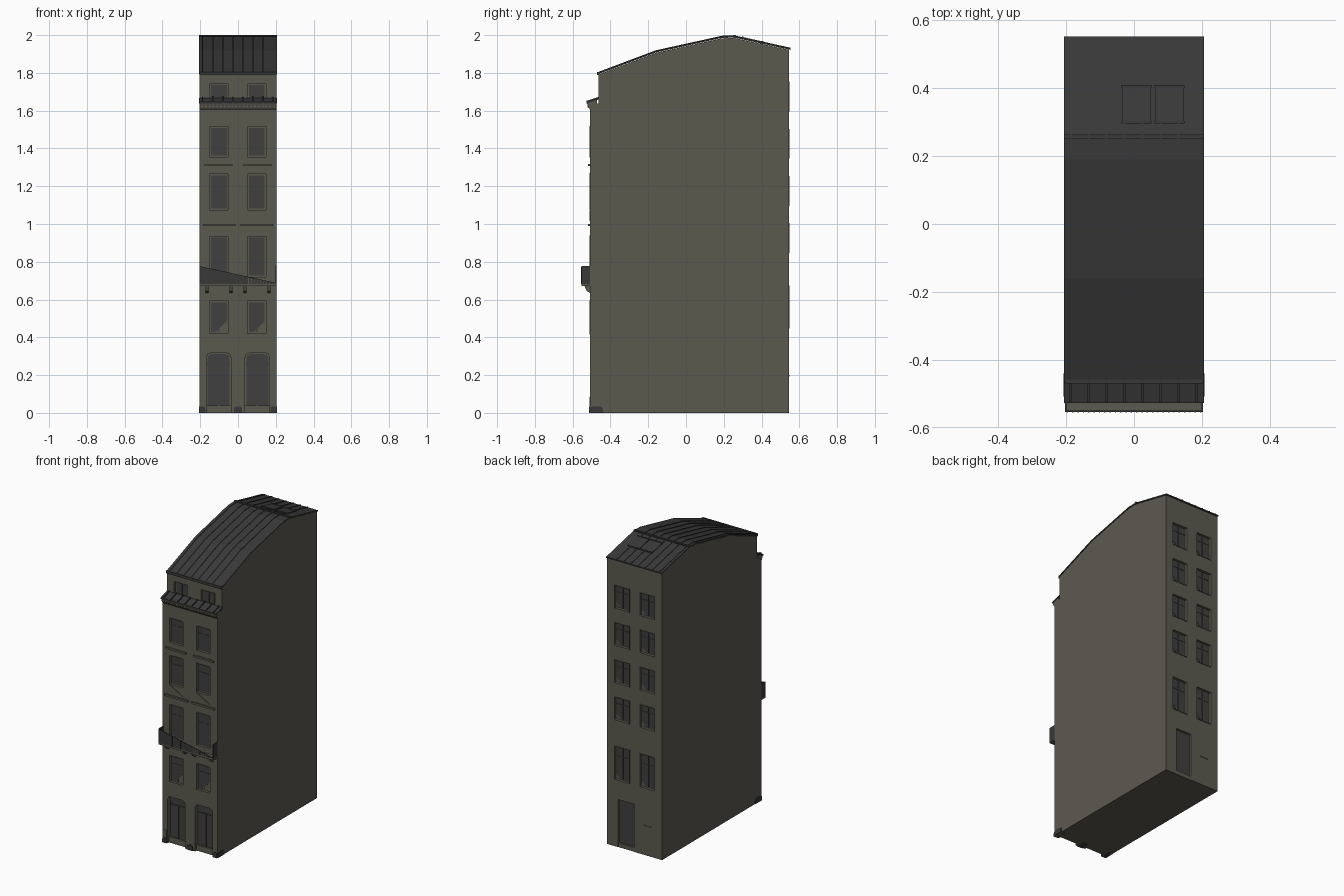
import bpy, bmesh
from mathutils import Vector

if "Cube" in bpy.data.objects:
    bpy.data.objects.remove(bpy.data.objects["Cube"])


def material(name, r, g, b):
    m = bpy.data.materials.new(name)
    m.use_nodes = True
    m.diffuse_color = (r, g, b, 1)
    bsdf = m.node_tree.nodes["Principled BSDF"]
    bsdf.inputs["Base Color"].default_value = (r, g, b, 1)
    bsdf.inputs["Roughness"].default_value = 0.9
    return m


WALL = material("stone wall", 0.105, 0.1, 0.078)
ROOF = material("dark metal roof", 0.042, 0.042, 0.042)
GLASS = material("window grey", 0.05, 0.05, 0.052)
IRON = material("dark iron", 0.04, 0.04, 0.04)

HALF = 0.204
FRONT, BACK = -0.508, 0.545


def extrude(name, points, offset, mat):
    """Closed solid from a planar outline swept along an offset."""
    bm = bmesh.new()
    face = bm.faces.new([bm.verts.new(p) for p in points])
    out = bmesh.ops.extrude_face_region(bm, geom=[face])
    moved = [v for v in out["geom"] if isinstance(v, bmesh.types.BMVert)]
    bmesh.ops.translate(bm, verts=moved, vec=Vector(offset))
    bmesh.ops.recalc_face_normals(bm, faces=bm.faces)
    mesh = bpy.data.meshes.new(name)
    bm.to_mesh(mesh)
    bm.free()
    mesh.materials.append(mat)
    ob = bpy.data.objects.new(name, mesh)
    bpy.context.collection.objects.link(ob)
    return ob


def side_prism(name, yz, x0, x1, mat):
    return extrude(name, [(x0, y, z) for y, z in yz], (x1 - x0, 0, 0), mat)


def front_prism(name, xz, y0, y1, mat):
    return extrude(name, [(x, y0, z) for x, z in xz], (0, y1 - y0, 0), mat)


def rect(a0, a1, b0, b1):
    return [(a0, b0), (a1, b0), (a1, b1), (a0, b1)]


def box(name, x0, x1, y0, y1, z0, z1, mat):
    return front_prism(name, rect(x0, x1, z0, z1), y0, y1, mat)


def arched(x0, x1, z0, z1, c):
    return [(x0, z0), (x1, z0), (x1, z1 - c), (x1 - c * 0.3, z1 - c * 0.3), (x1 - c, z1),
            (x0 + c, z1), (x0 + c * 0.3, z1 - c * 0.3), (x0, z1 - c)]


# House body from its side profile
ridge = [(-0.468, 1.792), (-0.16, 1.908), (0.19, 1.985), (0.255, 1.987), (0.552, 1.922)]
body = side_prism("house_body", [(FRONT, 0), (BACK, 0), (BACK, 1.922), (0.255, 1.985),
                  (0.19, 1.983), (-0.16, 1.906), (-0.462, 1.792), (-0.462, 1.64),
                  (FRONT, 1.625)], -HALF, HALF, WALL)


def cut(outline, wall_y, inward, depth):
    tool = front_prism("opening_cutter", outline, wall_y - inward * 0.02,
                       wall_y + inward * depth, WALL)
    tool.hide_render = True
    tool.hide_viewport = True
    mod = body.modifiers.new("opening", "BOOLEAN")
    mod.operation = "DIFFERENCE"
    mod.object = tool


def window(name, x0, x1, z0, z1, wall_y, inward, clip=0.0, transom=True):
    """Recessed opening with a pane, a frame and glazing bars."""
    cut(rect(x0, x1, z0, z1), wall_y, inward, 0.016)
    pane_y = wall_y + inward * 0.015
    bar_y = wall_y + inward * 0.010
    e = 0.007
    pane = [(x0 + e, z0 + e), (x1 - e - clip, z0 + e), (x1 - e, z0 + e + clip),
            (x1 - e, z1 - e), (x0 + e, z1 - e)]
    if not clip:
        pane.pop(1)
    front_prism(name + "_pane", pane, pane_y, pane_y - inward * 0.003, GLASS)
    mid = (x0 + x1) / 2
    box(name + "_mullion", mid - 0.003, mid + 0.003, bar_y, pane_y, z0 + e, z1 - e, GLASS)
    if transom:
        h = z0 + (z1 - z0) * 0.7
        box(name + "_transom", x0 + e, x1 - e, bar_y, pane_y, h - 0.002, h + 0.002, GLASS)
    # Raised surround
    o, t = wall_y - inward * 0.002, wall_y + inward * 0.002
    for a, b, c, d in ((x0 - 0.004, x0, z0, z1), (x1, x1 + 0.004, z0, z1),
                       (x0 - 0.004, x1 + 0.004, z1, z1 + 0.004),
                       (x0 - 0.004, x1 + 0.004, z0 - 0.004, z0)):
        box(name + "_surround", a, b, o, t, c, d, WALL)


# Front and rear windows, two columns each
for side, x0, x1 in (("right", -0.15, -0.052), ("left", 0.05, 0.148)):
    window("attic_window_" + side, x0, x1, 1.655, 1.742, -0.462, 1, transom=False)
    for i, (z0, z1, clip) in enumerate(((0.42, 0.592, 0.06), (0.72, 0.935, 0),
                                        (1.075, 1.265, 0), (1.355, 1.515, 0))):
        window(f"front_window_{i}_{side}", x0, x1, z0, z1, FRONT, 1, clip)
    # Low triangular guard under the tall windows
    front_prism("window_guard_" + side, [(x0, 1.015), (x1, 1.015), (x0, 1.07)],
                FRONT - 0.004, FRONT + 0.002, WALL)
for side, x0, x1 in (("left", 0.04, 0.149), ("right", -0.149, -0.04)):
    for i, (z0, z1) in enumerate(((0.45, 0.67), (0.85, 1.0), (1.1, 1.25),
                                  (1.35, 1.5), (1.6, 1.75))):
        window(f"rear_window_{i}_{side}", x0, x1, z0, z1, BACK, -1, 0.03)

# Recessed entrance doors, front pair and single rear door
for side, x0, x1 in (("right", -0.167, -0.038), ("left", 0.038, 0.167)):
    cut(arched(x0, x1, -0.01, 0.317, 0.022), FRONT, 1, 0.03)
    front_prism("front_door_" + side, arched(x0 + 0.006, x1 - 0.006, 0.04, 0.311, 0.02),
                FRONT + 0.024, FRONT + 0.032, GLASS)
    mid = (x0 + x1) / 2
    box("door_step_" + side, x0, x1, FRONT + 0.015, FRONT + 0.031, 0, 0.04, WALL)
    box("door_stile_" + side, mid - 0.004, mid + 0.004, FRONT + 0.018, FRONT + 0.025,
        0.04, 0.26, GLASS)
    box("door_rail_" + side, x0 + 0.006, x1 - 0.006, FRONT + 0.018, FRONT + 0.025,
        0.255, 0.262, GLASS)
cut(rect(0.005, 0.122, 0.0, 0.32), BACK, -1, 0.016)
box("rear_door", 0.01, 0.117, BACK - 0.018, BACK - 0.011, 0.03, 0.314, GLASS)
box("rear_step", 0.005, 0.122, BACK - 0.017, BACK - 0.002, 0, 0.028, WALL)
box("rear_vent_ledge", -0.13, -0.07, BACK - 0.002, BACK + 0.003, 0.193, 0.2, WALL)

# Guard stones at the foot of the facade
for x0, x1 in ((-HALF, -0.172), (-0.022, 0.022), (0.172, HALF)):
    front_prism("guard_stone", arched(x0, x1, 0, 0.035, 0.014), FRONT - 0.006,
                FRONT + 0.068, IRON)
    if x0 != -0.022:
        x = HALF if x0 > 0 else -HALF
        side_prism("guard_stone_side", arched(FRONT, FRONT + 0.068, 0, 0.035, 0.015),
                   x - 0.003, x + 0.003, IRON)
box("meter_plate", -0.2, -0.172, FRONT - 0.003, FRONT + 0.002, 0.036, 0.085, WALL)

# Ledges between storeys
for z, a, b in ((0.995, 0.185, 0.012), (1.312, 0.178, 0.028)):
    for s in (-1, 1):
        x0, x1 = sorted((s * a, s * b))
        box("ledge", x0, x1, FRONT - 0.01, FRONT + 0.002, z - 0.006, z + 0.006, WALL)

# Balcony: floor, end panels, sloping front panel, railing and brackets
OUT = -0.554
box("balcony_floor", -HALF, HALF, OUT, FRONT + 0.002, 0.672, 0.682, WALL)
for x in (-HALF, HALF - 0.005):
    box("balcony_end", x, x + 0.005, OUT, FRONT, 0.675, 0.777, IRON)
front_prism("balcony_front", [(-HALF, 0.68), (HALF, 0.68), (HALF, 0.688), (-HALF, 0.777)],
            OUT, OUT + 0.004, IRON)
for i in range(26):
    x = -0.196 + i * 0.0157
    top = 0.775 - (x + HALF) * 0.22
    box("baluster", x - 0.002, x + 0.002, OUT - 0.001, OUT + 0.001, 0.682, top, WALL
        if x > 0.04 else IRON)
for x in (-0.165, -0.036, 0.036, 0.165):
    side_prism("balcony_bracket", [(FRONT, 0.635), (FRONT - 0.018, 0.645),
               (FRONT - 0.03, 0.673), (FRONT, 0.673)], x - 0.008, x + 0.008, WALL)


# Roof sheet and standing seams follow the same line
def band(low, high):
    return [(y, z + low) for y, z in ridge] + [(y, z + high) for y, z in reversed(ridge)]


side_prism("roof_sheet", band(0, 0.008), -HALF - 0.002, HALF + 0.002, ROOF)
for i in range(7):
    x = -0.187 + i * 0.053
    side_prism("roof_seam", band(0.006, 0.0115), x - 0.003, x + 0.003, ROOF)
side_prism("ridge_cap", rect(0.25, 0.264, 1.985, 2.0), -HALF - 0.002, HALF + 0.002, ROOF)
side_prism("front_eave", rect(-0.47, -0.458, 1.788, 1.806), -HALF, HALF, ROOF)

# Skylights on the rear slope
for x0 in (-0.035, 0.062):
    slope = [(y, 1.987 - (y - 0.255) * 0.219) for y in (0.3, 0.405)]
    (ya, za), (yb, zb) = slope
    side_prism("skylight", [(ya, za), (yb, zb), (yb, zb + 0.0125), (ya, za + 0.0125)],
               x0, x0 + 0.085, ROOF)
    for y, z in slope:
        side_prism("skylight_trim", rect(y - 0.004, y + 0.004, z, z + 0.015),
                   x0 - 0.002, x0 + 0.087, ROOF)

# Sloping tiled cornice under the attic, with ribs and dentils
side_prism("cornice_roof", [(-0.527, 1.637), (-0.46, 1.66), (-0.46, 1.667), (-0.527, 1.646)],
           -HALF - 0.002, HALF + 0.002, ROOF)
side_prism("cornice_soffit", [(FRONT, 1.605), (-0.515, 1.615), (-0.524, 1.638), (-0.47, 1.656),
           (-0.47, 1.62), (FRONT + 0.01, 1.605)], -HALF, HALF, WALL)
for i in range(8):
    x = -0.187 + i * 0.053
    side_prism("cornice_rib", [(-0.527, 1.642), (-0.46, 1.664), (-0.46, 1.674),
               (-0.527, 1.652)], x - 0.003, x + 0.003, ROOF)
for i in range(20):
    x = -0.19 + i * 0.02
    box("dentil", x - 0.004, x + 0.004, -0.521, FRONT, 1.618, 1.63, WALL)
